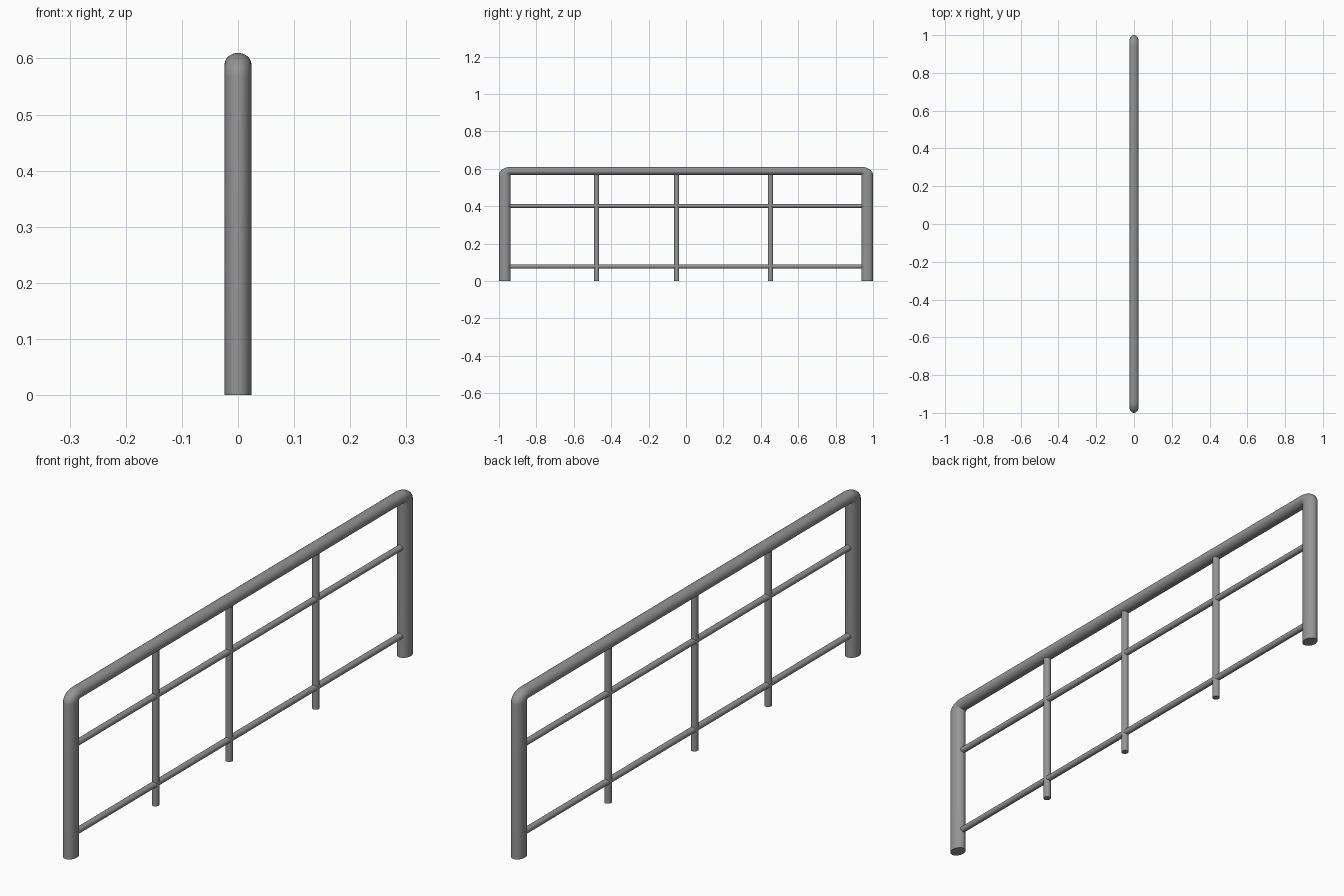
import bpy
import bmesh
from math import pi, cos, sin

cube = bpy.data.objects.get("Cube")
if cube:
    bpy.data.objects.remove(cube, do_unlink=True)

steel = bpy.data.materials.new("grey steel")
steel.use_nodes = True
GREY = (0.3, 0.3, 0.3, 1)
steel.diffuse_color = GREY
steel.node_tree.nodes["Principled BSDF"].inputs["Base Color"].default_value = GREY

SIDES = 32


def loft(name, rings):
    """Skin a row of point rings into a capped smooth tube."""
    bm = bmesh.new()
    loops = [[bm.verts.new(p) for p in ring] for ring in rings]
    for a, b in zip(loops, loops[1:]):
        for i in range(SIDES):
            j = (i + 1) % SIDES
            bm.faces.new((a[i], a[j], b[j], b[i]))
    bm.faces.new(loops[0][::-1])
    bm.faces.new(loops[-1])
    bmesh.ops.recalc_face_normals(bm, faces=bm.faces)
    mesh = bpy.data.meshes.new(name)
    bm.to_mesh(mesh)
    bm.free()
    mesh.materials.append(steel)
    obj = bpy.data.objects.new(name, mesh)
    bpy.context.collection.objects.link(obj)
    bpy.ops.object.select_all(action="DESELECT")
    obj.select_set(True)
    bpy.context.view_layer.objects.active = obj
    bpy.ops.object.shade_smooth_by_angle(angle=pi / 5)
    return obj


angles = [2 * pi * i / SIDES for i in range(SIDES)]

# Main frame: one tube running up, over and down, bent about the inner corners
HALF_X, POST_Y, RAIL_Z = 0.024, 0.031, 0.0215
INNER_Y, INNER_Z = 0.938, 0.567


def bend_ring(side, t, drop=0):
    return [(HALF_X * sin(a),
             side * (INNER_Y + (1 + cos(a)) * POST_Y * cos(t)),
             INNER_Z - drop + (1 + cos(a)) * RAIL_Z * sin(t)) for a in angles]


bend = [pi / 2 * i / 10 for i in range(11)]
frame = [bend_ring(-1, 0, INNER_Z)]
frame += [bend_ring(-1, t) for t in bend]
frame += [bend_ring(1, t) for t in reversed(bend)]
frame += [bend_ring(1, 0, INNER_Z)]
loft("main_frame", frame)

# Slim uprights, tucked into the top rail
for name, y in (("front", -0.478), ("middle", -0.05), ("back", 0.452)):
    loft(name + "_upright",
         [[(0.0125 * cos(a), y + 0.0135 * sin(a), z) for a in angles]
          for z in (0, 0.58)])

# Horizontal bars between the end posts
for name, z in (("lower", 0.078), ("upper", 0.402)):
    loft(name + "_bar",
         [[(0.0115 * cos(a), y, z + 0.011 * sin(a)) for a in angles]
          for y in (-0.96, 0.96)])
